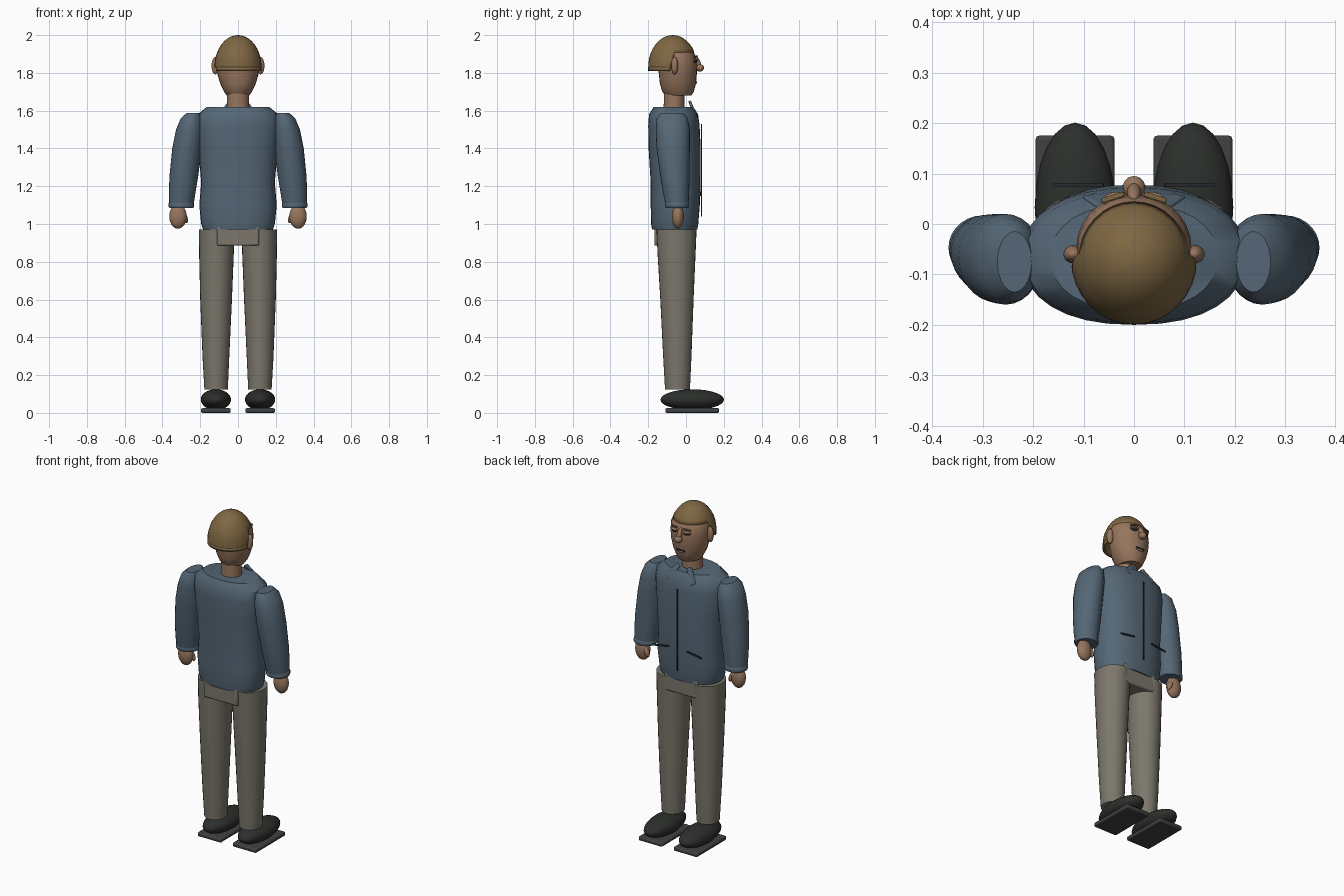
import bpy, bmesh, math
from mathutils import Vector

if "Cube" in bpy.data.objects:
    bpy.data.objects.remove(bpy.data.objects["Cube"])


def material(name, rgb):
    m = bpy.data.materials.new(name)
    m.use_nodes = True
    m.diffuse_color = (*rgb, 1)
    m.node_tree.nodes["Principled BSDF"].inputs["Base Color"].default_value = (*rgb, 1)
    return m


JACKET = material("jacket_cloth", (0.09, 0.135, 0.18))
TRIM = material("dark_trim", (0.02, 0.025, 0.03))
TROUSER = material("trouser_cloth", (0.2, 0.185, 0.15))
SKIN = material("skin", (0.31, 0.18, 0.11))
HAIR = material("hair", (0.21, 0.135, 0.055))
SHOE = material("shoe_leather", (0.025, 0.028, 0.025))
SOLE = material("sole_rubber", (0.05, 0.053, 0.056))


def finish(bm, name, mat, angle=40):
    bmesh.ops.recalc_face_normals(bm, faces=bm.faces)
    mesh = bpy.data.meshes.new(name)
    bm.to_mesh(mesh)
    bm.free()
    obj = bpy.data.objects.new(name, mesh)
    bpy.context.collection.objects.link(obj)
    mesh.materials.append(mat)
    bpy.ops.object.select_all(action="DESELECT")
    obj.select_set(True)
    bpy.context.view_layer.objects.active = obj
    bpy.ops.object.shade_smooth_by_angle(angle=math.radians(angle))
    return obj


def loft(name, rings, mat, sides=28, power=1.0):
    """Skin elliptical rings given as (z, centre x, centre y, radius x, radius y)."""
    bm = bmesh.new()
    loops = []
    for z, cx, cy, rx, ry in rings:
        loop = []
        for i in range(sides):
            a = math.tau * i / sides
            c, s = math.cos(a), math.sin(a)
            loop.append(bm.verts.new((cx + rx * math.copysign(abs(c) ** power, c),
                                      cy + ry * math.copysign(abs(s) ** power, s), z)))
        loops.append(loop)
    for low, high in zip(loops, loops[1:]):
        for i in range(sides):
            j = (i + 1) % sides
            bm.faces.new((low[i], low[j], high[j], high[i]))
    bm.faces.new(loops[0])
    bm.faces.new(loops[-1])
    return finish(bm, name, mat)


def ball(name, loc, radii, mat, rot=(0, 0, 0)):
    bm = bmesh.new()
    bmesh.ops.create_uvsphere(bm, u_segments=24, v_segments=14, radius=1)
    bmesh.ops.scale(bm, vec=radii, verts=bm.verts)
    obj = finish(bm, name, mat, 60)
    obj.location, obj.rotation_euler = loc, rot
    return obj


def box(name, loc, size, mat, rot=(0, 0, 0), bevel=0.0):
    bm = bmesh.new()
    bmesh.ops.create_cube(bm, size=1)
    bmesh.ops.scale(bm, vec=size, verts=bm.verts)
    obj = finish(bm, name, mat)
    obj.location, obj.rotation_euler = loc, rot
    if bevel:
        mod = obj.modifiers.new("soft_edges", "BEVEL")
        mod.width, mod.segments = bevel, 2
    return obj


# Jacket body, hips and neck
loft("jacket_body", [
    (0.97, 0, -0.06, 0.185, 0.12), (1.0, 0, -0.06, 0.195, 0.125),
    (1.1, 0, -0.057, 0.205, 0.13), (1.22, 0, -0.055, 0.195, 0.132),
    (1.4, 0, -0.06, 0.21, 0.138), (1.52, 0, -0.064, 0.222, 0.136),
    (1.58, 0, -0.066, 0.215, 0.13), (1.62, 0, -0.066, 0.165, 0.105)],
    JACKET, 32, 0.88)
box("hips", (0, -0.058, 0.94), (0.22, 0.22, 0.11), TROUSER, bevel=0.008)
loft("neck", [(1.58, 0, -0.063, 0.06, 0.056), (1.72, 0, -0.063, 0.056, 0.053)], SKIN)

# Zip with a flat strip down the chest
box("zip", (0, 0.083, 1.285), (0.008, 0.006, 0.49), TRIM)

# Head
loft("head", [
    (1.68, 0, -0.04, 0.06, 0.068), (1.7, 0, -0.042, 0.074, 0.083),
    (1.74, 0, -0.043, 0.093, 0.095), (1.79, 0, -0.043, 0.108, 0.1),
    (1.84, 0, -0.045, 0.114, 0.104), (1.88, 0, -0.048, 0.112, 0.102),
    (1.92, 0, -0.055, 0.1, 0.092), (1.96, 0, -0.065, 0.07, 0.07)], SKIN)
ball("nose_bridge", (0, 0.062, 1.852), (0.014, 0.016, 0.04), SKIN, (0.35, 0, 0))
ball("nose_tip", (0, 0.073, 1.827), (0.022, 0.022, 0.02), SKIN)
box("mouth", (0, 0.053, 1.755), (0.055, 0.008, 0.007), TRIM, bevel=0.002)
ball("lower_lip", (0, 0.05, 1.746), (0.026, 0.008, 0.007), SKIN)

# Hair: a dome trimmed low at the back and high above the face
bm = bmesh.new()
bmesh.ops.create_uvsphere(bm, u_segments=32, v_segments=20, radius=1)
bmesh.ops.scale(bm, vec=(0.125, 0.13, 0.17), verts=bm.verts)
bmesh.ops.translate(bm, vec=(0, -0.07, 1.83), verts=bm.verts)
slant_point, slant = Vector((0, -0.085, 1.83)), Vector((0, 0.08, -0.027)).normalized()
brow_z = 1.91
for point, normal, trim in [((0, 0, 1.83), (0, 0, 1), True),
                            ((0, 0, brow_z), (0, 0, 1), False),
                            (slant_point, slant, False)]:
    bmesh.ops.bisect_plane(bm, geom=bm.verts[:] + bm.edges[:] + bm.faces[:],
                           plane_co=point, plane_no=normal, clear_inner=trim)
front = [f for f in bm.faces if f.calc_center_median().z < brow_z
         and (f.calc_center_median() - slant_point).dot(slant) > 0]
bmesh.ops.delete(bm, geom=front, context="FACES")
hair = finish(bm, "hair", HAIR)
thick = hair.modifiers.new("thickness", "SOLIDIFY")
thick.thickness, thick.offset = 0.02, -1

# Mirrored parts
for side, s in (("left", 1), ("right", -1)):
    # Face
    ball(side + "_ear", (s * 0.12, -0.06, 1.838), (0.02, 0.018, 0.046), SKIN)
    ball(side + "_eye", (s * 0.042, 0.05, 1.862), (0.02, 0.009, 0.009), TRIM, (0, 0, -s * 0.3))
    ball(side + "_eyelid", (s * 0.042, 0.051, 1.87), (0.023, 0.011, 0.007), SKIN, (0, 0, -s * 0.3))
    box(side + "_brow", (s * 0.042, 0.053, 1.887), (0.046, 0.01, 0.007), HAIR,
        (0, s * 0.1, -s * 0.3), 0.002)

    # Collar and pocket
    box(side + "_collar", (s * 0.062, 0.037, 1.608), (0.032, 0.014, 0.1), JACKET,
        (0.45, -s * 0.55, -s * 0.2), 0.005)
    box(side + "_pocket", (s * 0.11, 0.077, 1.16), (0.1, 0.006, 0.009), TRIM, (0, s * 0.16, 0))

    # Sleeve, cuff and hand
    loft(side + "_sleeve", [
        (1.09, s * 0.3, -0.047, 0.063, 0.06), (1.16, s * 0.296, -0.052, 0.07, 0.068),
        (1.25, s * 0.287, -0.058, 0.076, 0.077), (1.4, s * 0.27, -0.068, 0.078, 0.088),
        (1.5, s * 0.255, -0.07, 0.073, 0.09), (1.56, s * 0.245, -0.073, 0.058, 0.082),
        (1.588, s * 0.237, -0.075, 0.034, 0.06)], JACKET)
    loft(side + "_cuff", [(1.085, s * 0.3, -0.047, 0.063, 0.06),
                          (1.092, s * 0.3, -0.047, 0.068, 0.064),
                          (1.108, s * 0.3, -0.047, 0.068, 0.064),
                          (1.115, s * 0.3, -0.047, 0.063, 0.06)], JACKET)
    ball(side + "_hand", (s * 0.318, -0.043, 1.04), (0.046, 0.032, 0.065), SKIN)
    ball(side + "_thumb", (s * 0.282, -0.03, 1.035), (0.014, 0.015, 0.032), SKIN, (0, s * 0.35, 0))

    # Trouser leg and shoe
    loft(side + "_leg", [
        (0.125, s * 0.116, -0.045, 0.062, 0.066), (0.3, s * 0.117, -0.046, 0.071, 0.075),
        (0.6, s * 0.116, -0.048, 0.084, 0.088), (0.85, s * 0.114, -0.05, 0.092, 0.101),
        (0.97, s * 0.113, -0.05, 0.094, 0.106)], TROUSER)
    ball(side + "_shoe", (s * 0.117, 0.033, 0.07), (0.08, 0.168, 0.055), SHOE)
    box(side + "_sole", (s * 0.117, 0.033, 0.0125), (0.157, 0.285, 0.025), SOLE, bevel=0.008)
